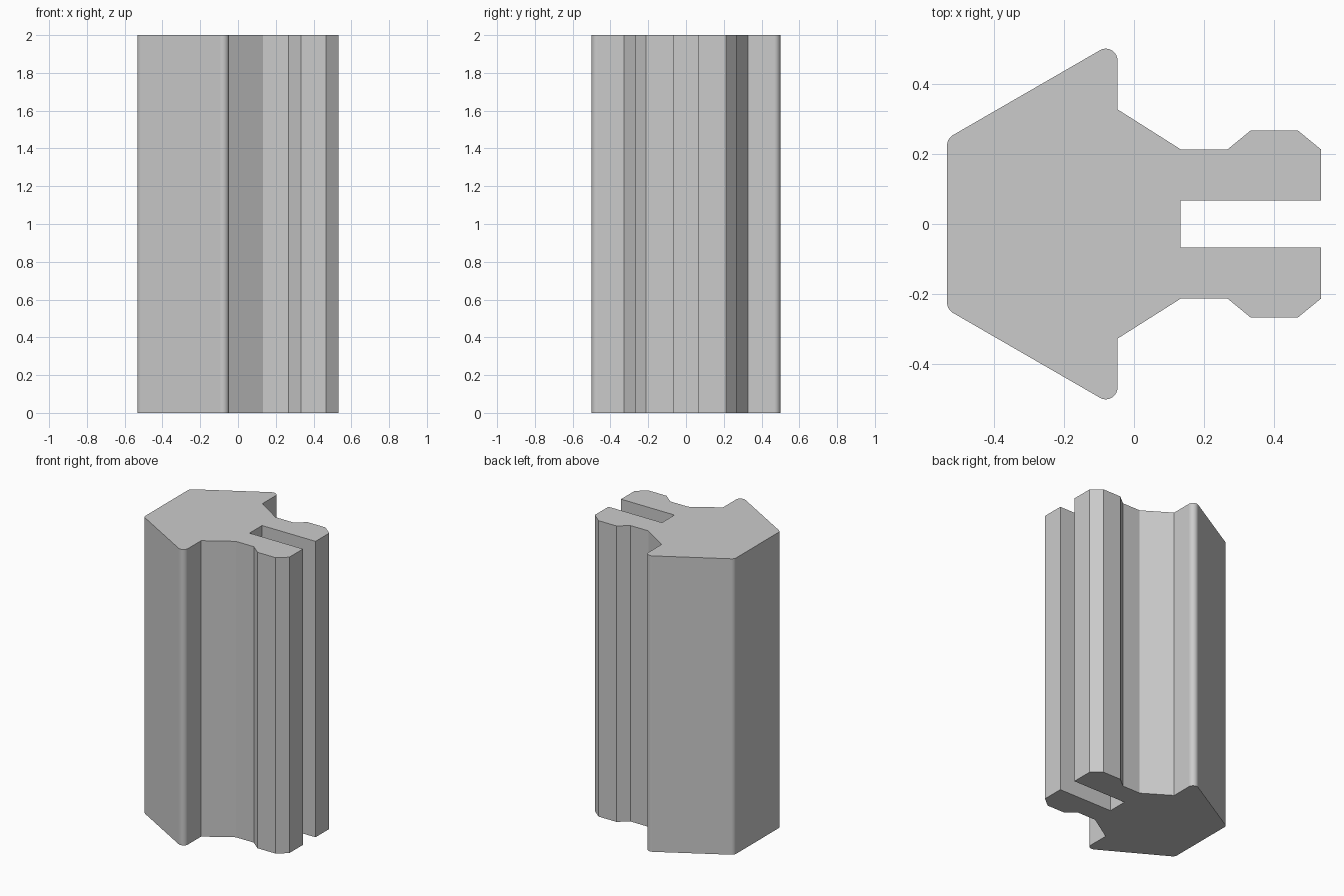
import bpy, bmesh, math
from mathutils import Vector

cube = bpy.data.objects.get("Cube")
if cube:
    bpy.data.objects.remove(cube, do_unlink=True)

HEIGHT = 2.0
RADIUS = 0.0333
STEPS = 10

grey = bpy.data.materials.new("plain_grey")
grey.use_nodes = True
colour = (0.6, 0.6, 0.6, 1)
grey.diffuse_color = colour
grey.node_tree.nodes["Principled BSDF"].inputs["Base Color"].default_value = colour


def fillet(before, corner, after, radius):
    """Points of an arc that rounds one corner of the outline."""
    a, c, b = Vector(before), Vector(corner), Vector(after)
    u, v = (a - c).normalized(), (b - c).normalized()
    half_angle = u.angle(v) / 2
    centre = c + (u + v).normalized() * radius / math.sin(half_angle)
    start = (c + u * radius / math.tan(half_angle) - centre).normalized()
    end = (c + v * radius / math.tan(half_angle) - centre).normalized()
    return [centre + start.slerp(end, i / STEPS) * radius for i in range(STEPS + 1)]


# Half outline: wedge-shaped head, barb, neck, then one clip prong
back_corner, barb_tip, barb_root = (-0.533, 0.244), (-0.047, 0.5245), (-0.047, 0.327)
half = fillet((-0.533, 0), back_corner, barb_tip, RADIUS)
half += fillet(back_corner, barb_tip, barb_root, RADIUS)
half += [barb_root, (0.133, 0.213), (0.267, 0.213), (0.333, 0.267),
         (0.467, 0.267), (0.533, 0.213), (0.533, 0.067), (0.133, 0.067)]
outline = [(p[0], p[1]) for p in half]
outline += [(x, -y) for x, y in reversed(outline)]

# Extrude the mirrored outline into the full length of the strip
bm = bmesh.new()
base = bm.faces.new([bm.verts.new((x, y, 0)) for x, y in outline])
top = bmesh.ops.extrude_face_region(bm, geom=[base], use_keep_orig=True)
bmesh.ops.translate(bm, vec=(0, 0, HEIGHT),
                    verts=[g for g in top["geom"] if isinstance(g, bmesh.types.BMVert)])
bmesh.ops.recalc_face_normals(bm, faces=bm.faces)
mesh = bpy.data.meshes.new("clip_strip")
bm.to_mesh(mesh)
bm.free()
mesh.materials.append(grey)
strip = bpy.data.objects.new("clip_strip", mesh)
bpy.context.collection.objects.link(strip)

# Smooth the rounded corners, keep the profile edges crisp and large faces flat
bpy.ops.object.select_all(action="DESELECT")
strip.select_set(True)
bpy.context.view_layer.objects.active = strip
bpy.ops.object.shade_smooth_by_angle(angle=math.radians(20))
weighted = strip.modifiers.new("flat_faces", "WEIGHTED_NORMAL")
weighted.keep_sharp = True
